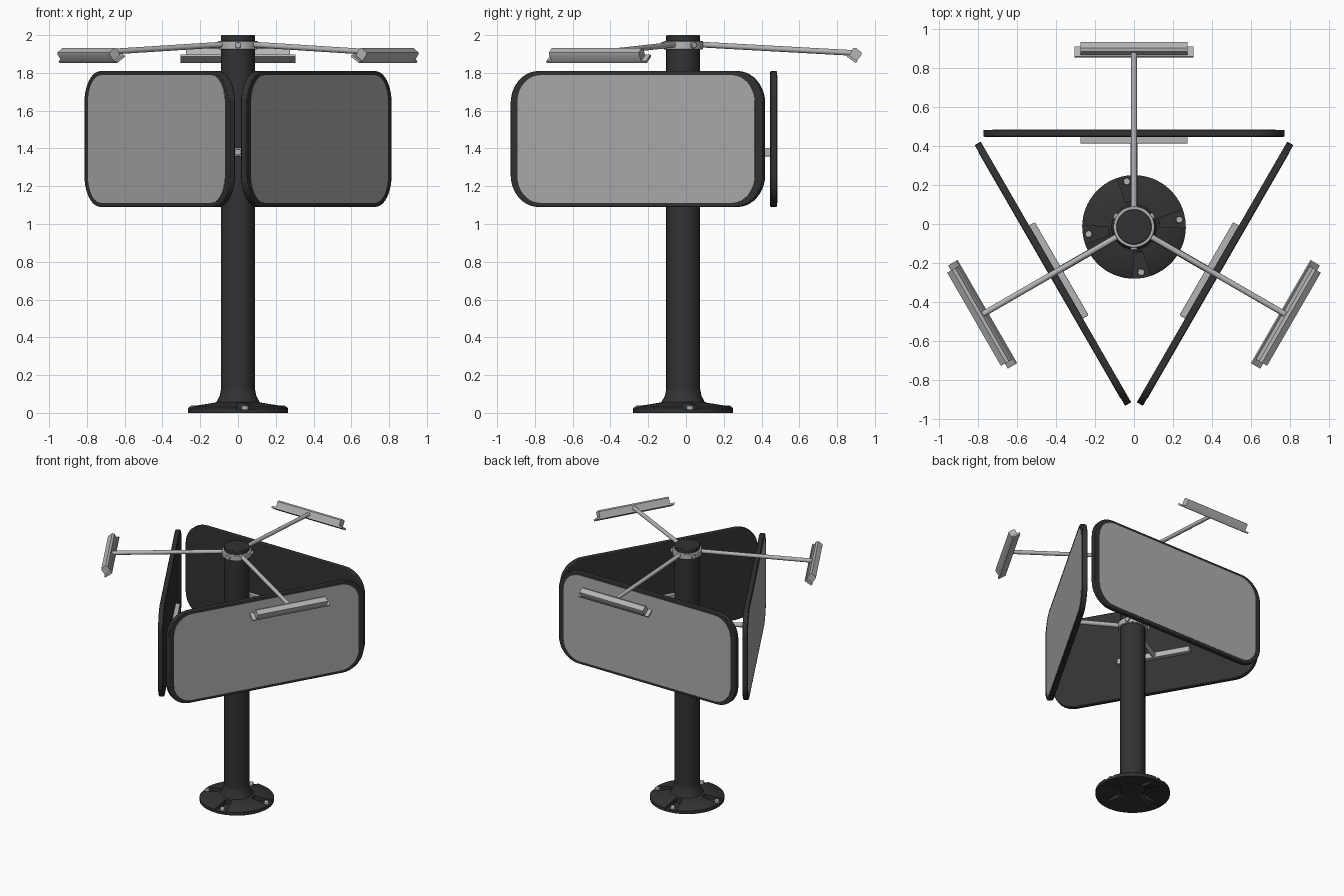
import bpy, bmesh, math
from mathutils import Matrix, Vector

if "Cube" in bpy.data.objects:
    bpy.data.objects.remove(bpy.data.objects["Cube"])

CY = -0.015  # pole axis offset in y


def material(name, v):
    m = bpy.data.materials.new(name)
    m.diffuse_color = (v, v, v, 1)
    m.use_nodes = True
    m.node_tree.nodes["Principled BSDF"].inputs["Base Color"].default_value = m.diffuse_color
    return m


DARK = material("dark_metal", 0.032)
METAL = material("light_metal", 0.46)
SCREEN = material("screen_grey", 0.42)


def finish(bm, name, mat, turn=0.0, bevel=0.0):
    """Turn the mesh round the pole axis and make it a smooth shaded object."""
    bmesh.ops.recalc_face_normals(bm, faces=bm.faces)
    bm.transform(Matrix.Translation((0, CY, 0)) @ Matrix.Rotation(turn, 4, 'Z'))
    me = bpy.data.meshes.new(name)
    bm.to_mesh(me)
    bm.free()
    ob = bpy.data.objects.new(name, me)
    bpy.context.collection.objects.link(ob)
    me.materials.append(mat)
    if bevel:
        b = ob.modifiers.new("bevel", 'BEVEL')
        b.width, b.segments = bevel, 2
        b.limit_method, b.angle_limit = 'ANGLE', math.radians(50)
    bpy.context.view_layer.objects.active = ob
    ob.select_set(True)
    bpy.ops.object.shade_smooth_by_angle(angle=math.radians(35))
    ob.select_set(False)
    return ob


def prism(pts, offset):
    """Closed polygon of 3D points, extruded by offset."""
    bm = bmesh.new()
    f = bm.faces.new([bm.verts.new(p) for p in pts])
    ext = bmesh.ops.extrude_face_region(bm, geom=[f])
    bmesh.ops.translate(bm, vec=offset, verts=[g for g in ext['geom'] if isinstance(g, bmesh.types.BMVert)])
    return bm


def rod(a, b, r, seg=16):
    a, b = Vector(a), Vector(b)
    bm = bmesh.new()
    m = Matrix.Translation((a + b) / 2) @ (b - a).to_track_quat('Z', 'Y').to_matrix().to_4x4()
    bmesh.ops.create_cone(bm, cap_ends=True, segments=seg, radius1=r, radius2=r,
                          depth=(b - a).length, matrix=m)
    return bm


def rounded_plate(w, h, r, zc, y0, y1):
    pts = []
    for k, (sx, sz) in enumerate([(1, 1), (-1, 1), (-1, -1), (1, -1)]):
        for i in range(11):
            t = math.pi / 2 * (k + i / 10)
            pts.append((sx * (w / 2 - r) + r * math.cos(t), y0,
                        zc + sz * (h / 2 - r) + r * math.sin(t)))
    return prism(pts, (0, y1 - y0, 0))


def bar(section, half):
    """Bar along x with a (radius, z) cross-section."""
    return prism([(-half, y, z) for y, z in section], (2 * half, 0, 0))


# pole
finish(rod((0, 0, 0.035), (0, 0, 2.0), 0.09, 48), "pole", DARK, bevel=0.005)

# hollow base flange with four lowered bolt pockets
PROFILE = [(0.09, 0.125), (0.097, 0.09), (0.115, 0.057), (0.13, 0.053), (0.131, 0.053), (0.255, 0.033),
           (0.265, 0.025), (0.265, 0), (0.255, 0), (0.13, 0.035), (0.09, 0.037)]
bm = bmesh.new()
rings = []
for q in range(4):
    spans = [(-10 + 5 * i, True) for i in range(5)] + [(10 + 70 * i / 14, False) for i in range(15)]
    for deg, pocket in spans:
        t = math.radians(9 + 90 * q + deg)
        ring = []
        for i, (r, z) in enumerate(PROFILE):
            if pocket and r > 0.1305:
                z = min(z, 0.018)
            elif pocket and i == 9:
                z = 0.008
            ring.append(bm.verts.new((r * math.cos(t), r * math.sin(t), z)))
        rings.append(ring)
n = len(PROFILE)
for a, b in zip(rings, rings[1:] + rings[:1]):
    for i in range(n):
        j = (i + 1) % n
        bm.faces.new((a[i], a[j], b[j], b[i]))
bmesh.ops.remove_doubles(bm, verts=bm.verts, dist=1e-5)
bmesh.ops.dissolve_degenerate(bm, edges=bm.edges, dist=1e-5)
finish(bm, "base_flange", DARK)

# base bolts
for q in range(4):
    t = math.radians(9 + 90 * q)
    x, y = 0.235 * math.cos(t), 0.235 * math.sin(t)
    finish(rod((x, y, 0.015), (x, y, 0.04), 0.018), "base_bolt", METAL, bevel=0.004)

# clamp collars for the lamp arms and the panel brackets
for z, name in ((1.947, "lamp_collar"), (1.38, "bracket_collar")):
    finish(rod((0, 0, z - 0.022), (0, 0, z + 0.022), 0.105, 48), name, METAL, bevel=0.004)
    for k in range(3):
        finish(rod((0, -0.09, z), (0, -0.118, z), 0.017), name + "_bolt", METAL,
               turn=math.radians(120 * k), bevel=0.003)

# three identical sides: panel, screen, bracket, lamp
for k in range(3):
    a = math.radians(120 * k)
    finish(rounded_plate(1.54, 0.72, 0.17, 1.45, 0.461, 0.497), "panel_frame", DARK, a, 0.005)
    finish(rounded_plate(1.45, 0.676, 0.14, 1.45, 0.49, 0.499), "panel_screen", SCREEN, a)

    # bracket behind the panel
    finish(bar([(0.427, 1.357), (0.463, 1.357), (0.463, 1.402), (0.427, 1.402)], 0.275),
           "bracket_bar", METAL, a, 0.004)
    finish(rod((0, 0.08, 1.38), (0, 0.44, 1.38), 0.017), "bracket_arm", METAL, a)

    # lamp on its arm
    finish(rod((0, 0.09, 1.95), (0, 0.91, 1.905), 0.015), "lamp_arm", METAL, a)
    finish(bar([(0.878, 1.888), (0.898, 1.93), (0.915, 1.932), (0.945, 1.908), (0.943, 1.895), (0.918, 1.86)],
               0.275), "lamp_housing", METAL, a)
    finish(bar([(0.866, 1.886), (0.914, 1.852), (0.922, 1.862), (0.873, 1.898)], 0.305),
           "lamp_reflector", METAL, a)
